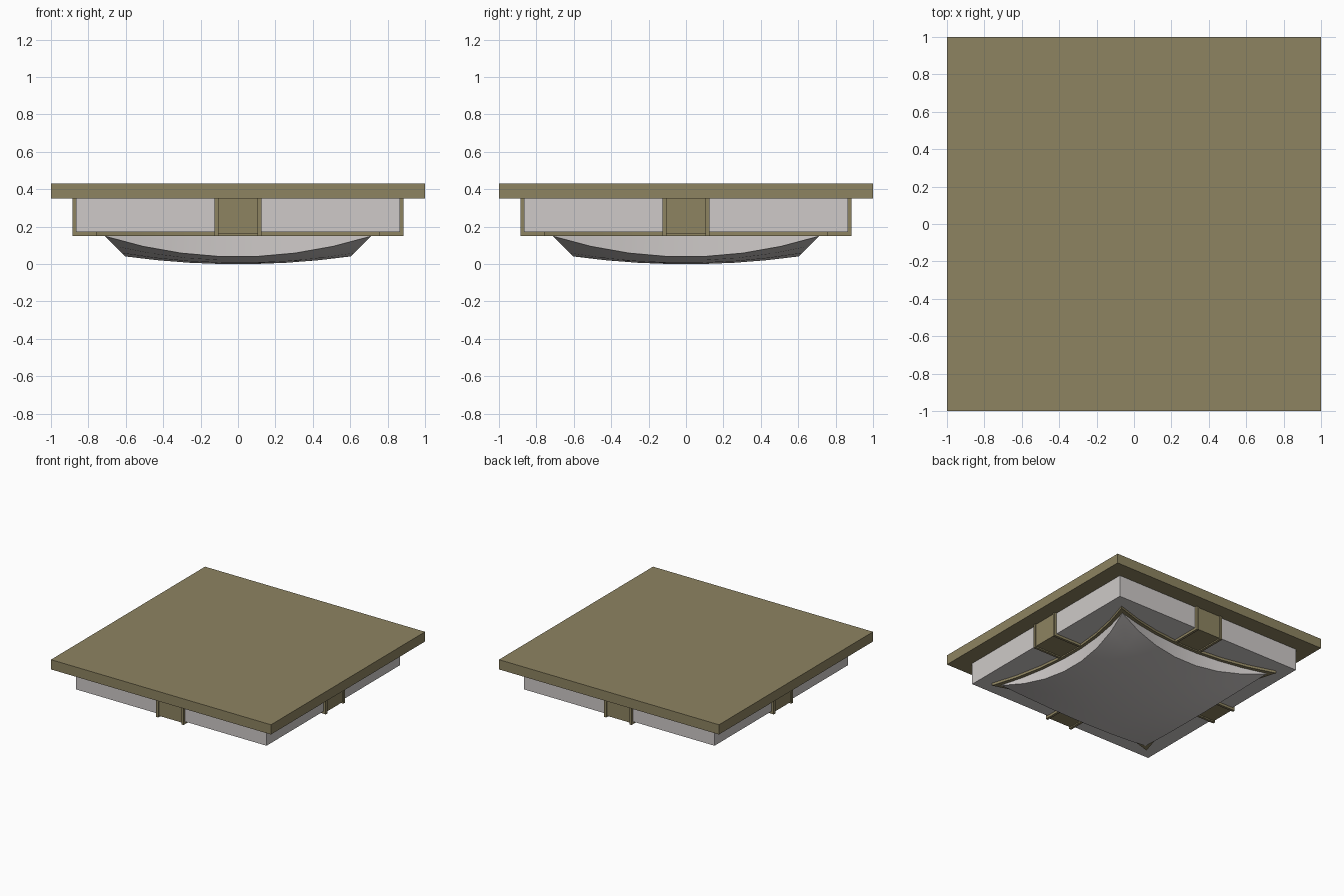
import bpy, bmesh, math
from mathutils import Matrix, Vector

cube = bpy.data.objects.get("Cube")
if cube:
    bpy.data.objects.remove(cube, do_unlink=True)


def material(name, rgb):
    m = bpy.data.materials.new(name)
    m.use_nodes = True
    m.diffuse_color = (*rgb, 1)
    m.node_tree.nodes["Principled BSDF"].inputs["Base Color"].default_value = (*rgb, 1)
    return m


brass = material("aged brass", (0.27, 0.23, 0.12))
glass = material("frosted glass", (0.62, 0.59, 0.58))


def finish(name, bm, mat, smooth=False):
    bmesh.ops.remove_doubles(bm, verts=bm.verts, dist=1e-5)
    bmesh.ops.recalc_face_normals(bm, faces=bm.faces)
    mesh = bpy.data.meshes.new(name)
    bm.to_mesh(mesh)
    bm.free()
    mesh.materials.append(mat)
    ob = bpy.data.objects.new(name, mesh)
    bpy.context.collection.objects.link(ob)
    if smooth:
        bpy.ops.object.select_all(action="DESELECT")
        ob.select_set(True)
        bpy.context.view_layer.objects.active = ob
        bpy.ops.object.shade_smooth_by_angle(angle=math.radians(30))


def slab(name, half, z0, z1, mat):
    bm = bmesh.new()
    bmesh.ops.create_cube(bm, size=1, matrix=Matrix.Translation((0, 0, (z0 + z1) / 2))
                          @ Matrix.Diagonal((2 * half, 2 * half, z1 - z0, 1)))
    finish(name, bm, mat)


def bracket_part(name, x0, x1, reach, low, turn):
    """L-shaped strip hugging the side and underside of the glass box."""
    profile = [(INNER, low), (reach, low), (reach, PLATE_Z), (BOX, PLATE_Z),
               (BOX, BOX_Z), (INNER, BOX_Z)]
    bm = bmesh.new()
    face = bm.faces.new([bm.verts.new((x0, -r, z)) for r, z in profile])
    out = bmesh.ops.extrude_face_region(bm, geom=[face])["geom"]
    bmesh.ops.translate(bm, vec=(x1 - x0, 0, 0),
                        verts=[v for v in out if isinstance(v, bmesh.types.BMVert)])
    bmesh.ops.rotate(bm, verts=bm.verts, matrix=Matrix.Rotation(turn, 3, "Z"))
    finish(name, bm, brass)


PLATE_Z, TOP_Z = 0.35, 0.43
BOX, BOX_Z, RIM_Z = 0.865, 0.17, 0.15
INNER = 0.61
N = 7  # segments along each bowed side

# Ceiling plate and glass box
slab("ceiling_plate", 1, PLATE_Z, TOP_Z, brass)
slab("glass_box", BOX, BOX_Z, PLATE_Z, glass)

# One bracket in the middle of each side: two rails and a recessed strip
for i, side in enumerate(("front", "left", "back", "right")):
    turn = i * math.pi / 2
    bracket_part(side + "_bracket_strip", -0.105, 0.105, 0.875, 0.16, turn)
    bracket_part(side + "_bracket_rail_a", -0.125, -0.105, 0.885, RIM_Z, turn)
    bracket_part(side + "_bracket_rail_b", 0.105, 0.125, 0.885, RIM_Z, turn)


def outline(mid, corner):
    """Square loop with sides bowed inward."""
    loop = []
    for i in range(4):
        rot = Matrix.Rotation(i * math.pi / 2, 2)
        for k in range(N):
            v = 2 * k / N - 1
            loop.append(rot @ Vector((v * corner, -(mid + (corner - mid) * v * v))))
    return loop


# Thin brass rim around the diffuser
bm = bmesh.new()
inner, outer = outline(0.6, 0.71), outline(0.625, 0.76)
rings = [[bm.verts.new((p.x, p.y, z)) for p in loop] for loop, z in
         ((inner, RIM_Z), (outer, RIM_Z), (outer, BOX_Z), (inner, BOX_Z))]
for j in range(4):
    a, b = rings[j], rings[(j + 1) % 4]
    for k in range(len(a)):
        n = (k + 1) % len(a)
        bm.faces.new((a[k], a[n], b[n], b[k]))
finish("diffuser_rim", bm, brass, True)


# Glass diffuser: shallow bowl with vertical concave walls
def bowl(u, v):
    return (u * (0.6 + 0.11 * v * v), v * (0.6 + 0.11 * u * u),
            0.04 * (u * u + v * v) + 0.07 * u * u * v * v)


bm = bmesh.new()
steps = [2 * k / N - 1 for k in range(N + 1)]
grid = [[bm.verts.new(bowl(u, v)) for v in steps] for u in steps]
for i in range(N):
    for j in range(N):
        bm.faces.new((grid[i][j], grid[i][j + 1], grid[i + 1][j + 1], grid[i + 1][j]))
low = min(v.co.z for v in bm.verts)
for v in bm.verts:
    v.co.z -= low
border = [e for e in bm.edges if e.is_boundary]
walls = bmesh.ops.extrude_edge_only(bm, edges=border)["geom"]
for v in walls:
    if isinstance(v, bmesh.types.BMVert):
        v.co.z = BOX_Z
finish("glass_diffuser", bm, glass, True)
